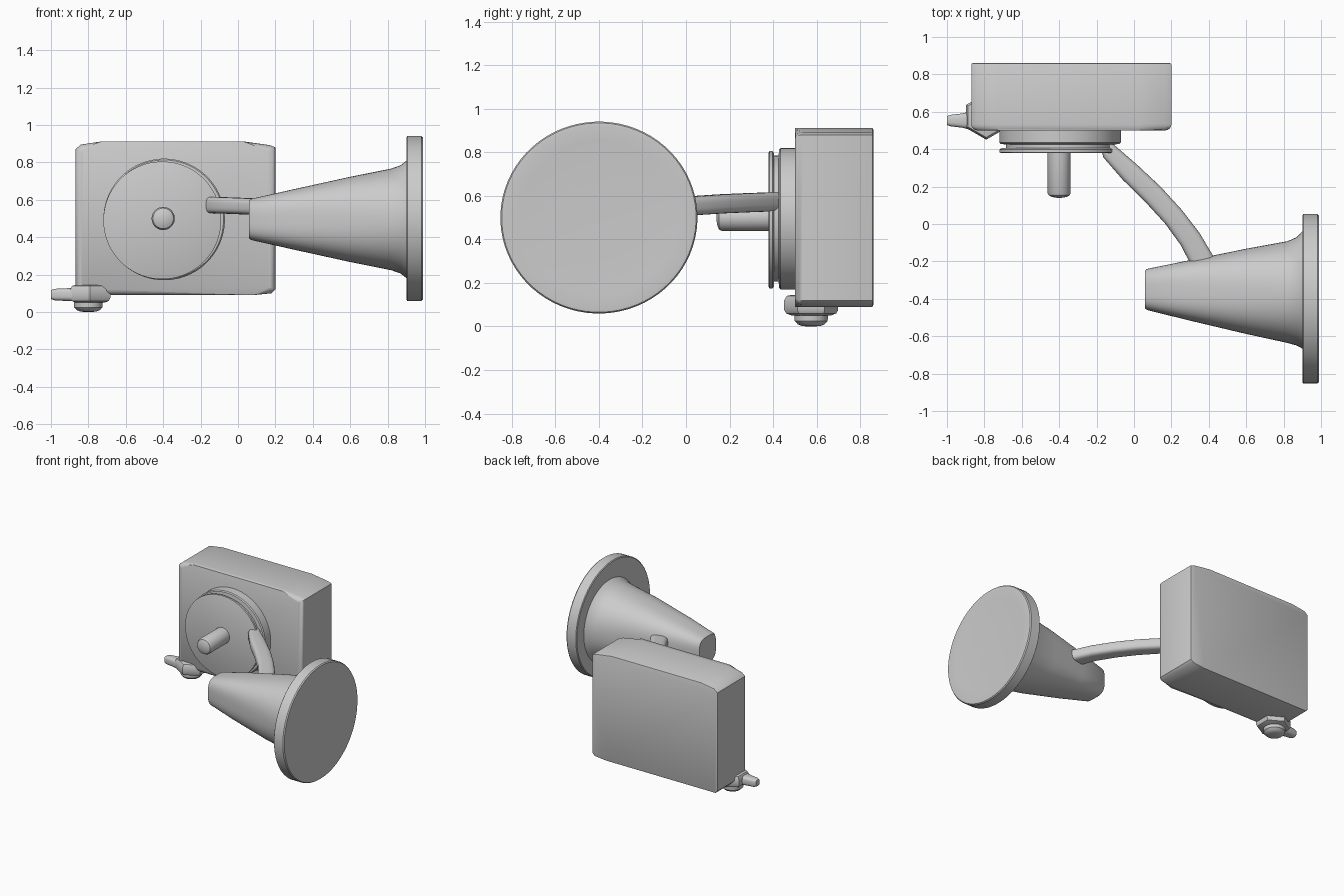
import bpy, bmesh
from math import cos, sin, pi, copysign
from mathutils import Vector

if "Cube" in bpy.data.objects:
    bpy.data.objects.remove(bpy.data.objects["Cube"])


def finish(name, bm, angle=35):
    bmesh.ops.recalc_face_normals(bm, faces=bm.faces)
    me = bpy.data.meshes.new(name)
    bm.to_mesh(me)
    bm.free()
    ob = bpy.data.objects.new(name, me)
    bpy.context.collection.objects.link(ob)
    bpy.ops.object.select_all(action='DESELECT')
    ob.select_set(True)
    bpy.context.view_layer.objects.active = ob
    bpy.ops.object.shade_smooth_by_angle(angle=angle * pi / 180)
    return ob


def loft(name, rings, angle=35):
    """Skin a list of closed point rings and cap both ends."""
    bm = bmesh.new()
    vs = [[bm.verts.new(p) for p in r] for r in rings]
    n = len(vs[0])
    for a, b in zip(vs, vs[1:]):
        for i in range(n):
            j = (i + 1) % n
            bm.faces.new((a[i], a[j], b[j], b[i]))
    bm.faces.new(vs[0])
    bm.faces.new(vs[-1])
    return finish(name, bm, angle)


def ring(axis, pos, c, r1, r2, n=64, power=1.0):
    """Ellipse (power 1) or rounded-square (power < 1) ring across an axis."""
    pts = []
    for i in range(n):
        t = 2 * pi * (i + 0.5) / n
        u = c[0] + r1 * copysign(abs(cos(t)) ** power, cos(t))
        v = c[1] + r2 * copysign(abs(sin(t)) ** power, sin(t))
        pts.append({'x': (pos, u, v), 'y': (u, pos, v), 'z': (u, v, pos)}[axis])
    return pts


def turned(name, axis, c, profile, n=64):
    return loft(name, [ring(axis, p, c, r, r, n) for p, r in profile])


# Box housing: slightly bowed outline with rounded front edges
outline = [(-0.87, 0.11), (-0.85, 0.09), (0.08, 0.09), (0.18, 0.10), (0.20, 0.12),
           (0.20, 0.88), (0.17, 0.892), (0.03, 0.912), (-0.73, 0.912),
           (-0.84, 0.895), (-0.87, 0.87)]
bm = bmesh.new()
front = [bm.verts.new((x, 0.50, z)) for x, z in outline]
back = [bm.verts.new((x, 0.86, z)) for x, z in outline]
bm.faces.new(front)
bm.faces.new(back)
for i in range(len(outline)):
    j = (i + 1) % len(outline)
    bm.faces.new((front[i], front[j], back[j], back[i]))
for group, width, seg in ((front, 0.035, 4), (back, 0.008, 2)):
    edges = [e for e in bm.edges if all(v in group for v in e.verts)]
    bmesh.ops.bevel(bm, geom=edges, offset=width, segments=seg, profile=0.5,
                    affect='EDGES', clamp_overlap=True)
    if group is front:
        back = [v for v in bm.verts if v.co.y > 0.859]
finish("box_housing", bm, 40)

# Drum, front plate and spindle
turned("drum", 'y', (-0.395, 0.495), [(0.52, 0.325), (0.435, 0.325), (0.428, 0.318),
                                      (0.425, 0.29), (0.395, 0.29)])
turned("front_plate", 'y', (-0.405, 0.49), [(0.405, 0.305), (0.398, 0.315),
                                            (0.383, 0.315), (0.38, 0.308)])
turned("spindle", 'y', (-0.40, 0.50), [(0.40, 0.062), (0.165, 0.062), (0.152, 0.055),
                                       (0.144, 0.038), (0.14, 0.012)], 32)

# Curved arm from plate to horn
path = [Vector(p) for p in ((-0.15, 0.42, 0.572), (-0.13, 0.385, 0.572), (-0.02, 0.275, 0.568),
                            (0.10, 0.16, 0.563), (0.21, 0.04, 0.555),
                            (0.30, -0.08, 0.547), (0.40, -0.26, 0.535))]
widths = [0.032, 0.045, 0.056, 0.058, 0.058, 0.060, 0.066]
rings = []
for i, p in enumerate(path):
    t = path[min(i + 1, len(path) - 1)] - path[max(i - 1, 0)]
    side = t.cross(Vector((0, 0, 1))).normalized()
    up = side.cross(t).normalized()
    rings.append([p + side * u + up * v
                  for u, v, _ in ring('z', 0, (0, 0), widths[i], 0.044, 24, 0.6)])
loft("arm", rings, 50)

# Flared horn with a squarish small end that turns round at the rim
horn = [(0.06, -0.35, 0.102, 0.60), (0.07, -0.35, 0.110, 0.60), (0.30, -0.355, 0.162, 0.68),
        (0.60, -0.36, 0.228, 0.80), (0.82, -0.364, 0.272, 0.92),
        (0.87, -0.36, 0.290, 0.97), (0.91, -0.35, 0.322, 1.0)]
loft("horn", [ring('x', x, (y, 0.495), r, r, 64, p) for x, y, r, p in horn])

# Rim disc with a very shallow dished face
rim = [(0.90, 0.440), (0.905, 0.446), (0.980, 0.446), (0.988, 0.440),
       (0.990, 0.425), (0.986, 0.36), (0.982, 0.20), (0.981, 0.03)]
loft("horn_rim", [ring('x', x, (-0.40, 0.50), r * 1.015, r * 0.988, 72) for x, r in rim])

# Wing screw under the corner: hexagonal nut, lever tab and lower knob
turned("screw_nut", 'z', (-0.79, 0.575), [(0.05, 0.09), (0.06, 0.115), (0.075, 0.124),
                                          (0.12, 0.124), (0.14, 0.112), (0.145, 0.09)], 6)
turned("screw_knob", 'z', (-0.80, 0.575), [(0.06, 0.078), (0.025, 0.076), (0.010, 0.062),
                                           (0.003, 0.045), (0.0, 0.02)], 32)
tab = [(-0.84, 0.057, 0.038), (-0.92, 0.038, 0.034), (-0.98, 0.031, 0.031), (-1.0, 0.024, 0.024)]
loft("screw_tab", [ring('x', x, (0.553, 0.093), a, b, 20, 0.6) for x, a, b in tab])
